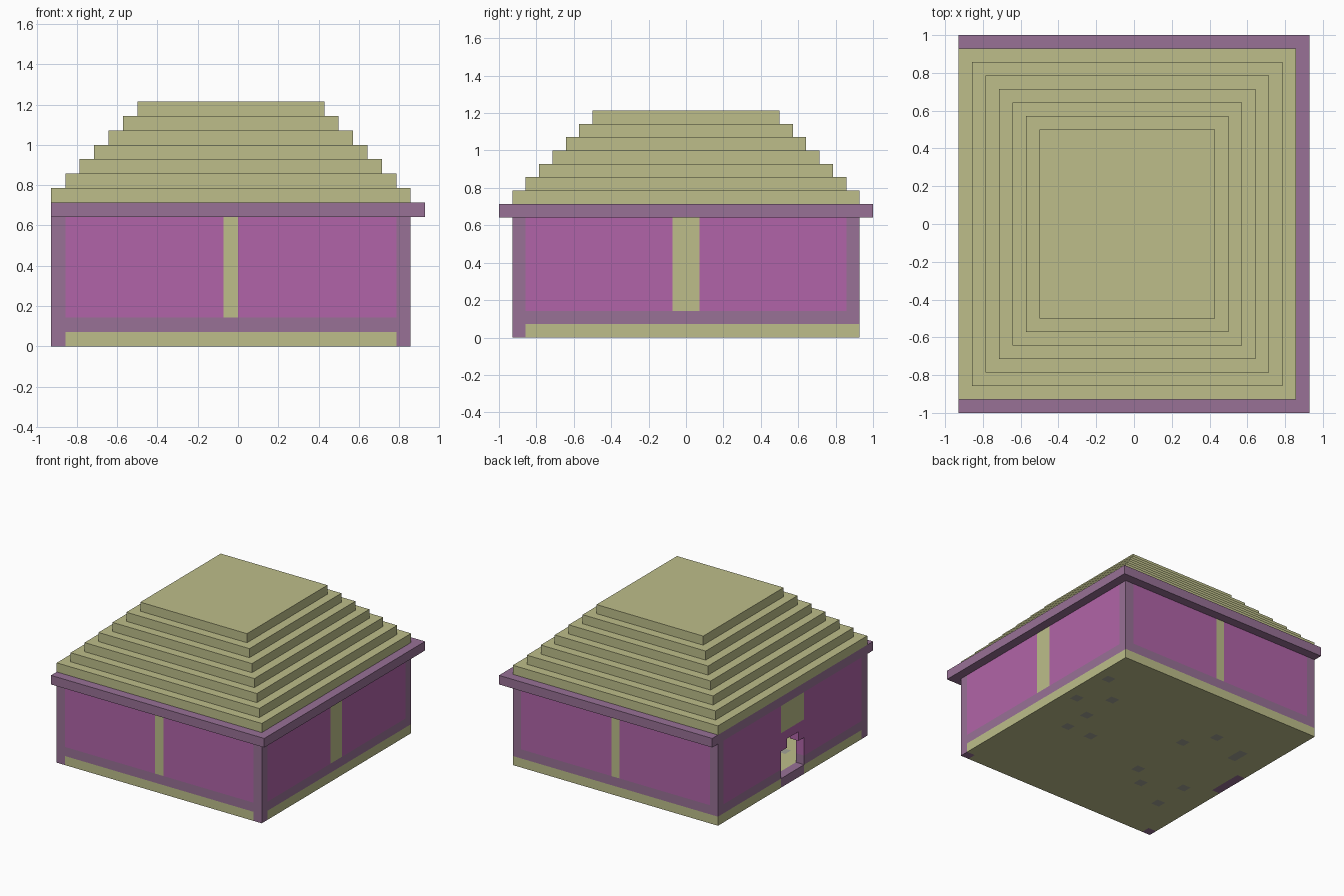
import bpy, bmesh
from mathutils import Vector

U = 1 / 14  # size of one building block

if "Cube" in bpy.data.objects:
    bpy.data.objects.remove(bpy.data.objects["Cube"], do_unlink=True)


def material(name, rgb):
    linear = [((c / 255 + 0.055) / 1.055) ** 2.4 for c in rgb] + [1.0]
    mat = bpy.data.materials.new(name)
    mat.use_nodes = True
    mat.diffuse_color = linear
    bsdf = next(n for n in mat.node_tree.nodes if n.type == 'BSDF_PRINCIPLED')
    bsdf.inputs["Base Color"].default_value = linear
    bsdf.inputs["Roughness"].default_value = 0.9
    return mat


straw = material("straw", (189, 190, 138))
magenta = material("magenta", (177, 100, 168))
mauve = material("mauve", (152, 113, 150))
stone = material("stone grey", (162, 162, 150))


def finish(name, bm, mats):
    mesh = bpy.data.meshes.new(name)
    bmesh.ops.recalc_face_normals(bm, faces=bm.faces)
    bm.to_mesh(mesh)
    bm.free()
    for mat in mats:
        mesh.materials.append(mat)
    obj = bpy.data.objects.new(name, mesh)
    bpy.context.collection.objects.link(obj)
    return obj


def block(name, x, y, z, mat):
    """Box between pairs of limits counted in blocks."""
    bm = bmesh.new()
    bmesh.ops.create_cube(bm, size=1)
    for v in bm.verts:
        v.co = Vector([((a + b) / 2 + c * (b - a)) * U
                       for (a, b), c in zip((x, y, z), v.co)])
    return finish(name, bm, [mat])


# Ground floor slab: straw, with mauve front corners and doorstep, grey stones
stones = {(10, 8), (10, 3), (7, 5), (7, 1), (7, -2), (4, -2), (-6, 6), (-4, 3),
          (-10, 5), (-10, 4), (-4, -4), (-6, -6), (-10, -4), (-10, -8)}
bm = bmesh.new()
bmesh.ops.create_grid(bm, x_segments=25, y_segments=26, size=0.5)
for v in bm.verts:
    v.co = ((v.co.x * 25 - 0.5) * U, v.co.y * 26 * U, 0)
top = bmesh.ops.extrude_face_region(bm, geom=bm.faces[:], use_keep_orig=True)
for v in top["geom"]:
    if isinstance(v, bmesh.types.BMVert):
        v.co.z = U
bmesh.ops.recalc_face_normals(bm, faces=bm.faces)
for f in bm.faces:
    p = f.calc_center_median() / U - f.normal * 0.5
    cell = (round(p.x - 0.5), round(p.y - 0.5))
    corner = cell in {(-13, -13), (11, -13)}
    doorstep = cell[0] == -13 and -2 <= cell[1] < 2
    f.material_index = 1 if corner or doorstep else 2 if cell in stones else 0
finish("floor", bm, [straw, mauve, stone])

# Front and back walls
for side, y in (("front", (-13, -12)), ("back", (12, 13))):
    block(side + "_sill", (-13, 12), y, (1, 2), mauve)
    block(side + "_panel_right", (-12, -1), y, (2, 9), magenta)
    block(side + "_panel_left", (0, 11), y, (2, 9), magenta)
    block(side + "_pillar", (-1, 0), y, (2, 9), straw)
    block(side + "_corner_right", (-13, -12), y, (2, 9), mauve)
    block(side + "_corner_left", (11, 12), y, (2, 9), mauve)

# Left wall with a wide pillar
LEFT, RIGHT = (11, 12), (-13, -12)
block("left_sill", LEFT, (-12, 12), (1, 2), mauve)
block("left_pillar", LEFT, (-1, 1), (2, 9), straw)

# Panels either side of the pillar and of the doorway
for side, lo, hi in (("front", -12, -1), ("back", 1, 12)):
    block("left_panel_" + side, LEFT, (lo, hi), (2, 9), magenta)
for side, lo, hi, a, b in (("front", -12, -2, -2, -1), ("back", 2, 12, 1, 2)):
    block("right_sill_" + side, RIGHT, (lo, hi), (1, 2), mauve)
    block("right_panel_" + side, RIGHT, (lo, hi), (2, 9), magenta)
    block("door_shoulder_" + side, RIGHT, (a, b), (4, 5), magenta)

# Lintel and the straw plaque above the doorway
block("door_lintel", RIGHT, (-2, 2), (5, 6), magenta)
block("door_plaque", RIGHT, (-2, 2), (6, 9), straw)

# Eaves and stepped roof
block("eaves", (-13, 13), (-14, 14), (9, 10), mauve)
for i in range(7):
    block(f"roof_step_{i + 1}", (-13 + i, 12 - i), (-13 + i, 13 - i),
          (10 + i, 11 + i), straw)
